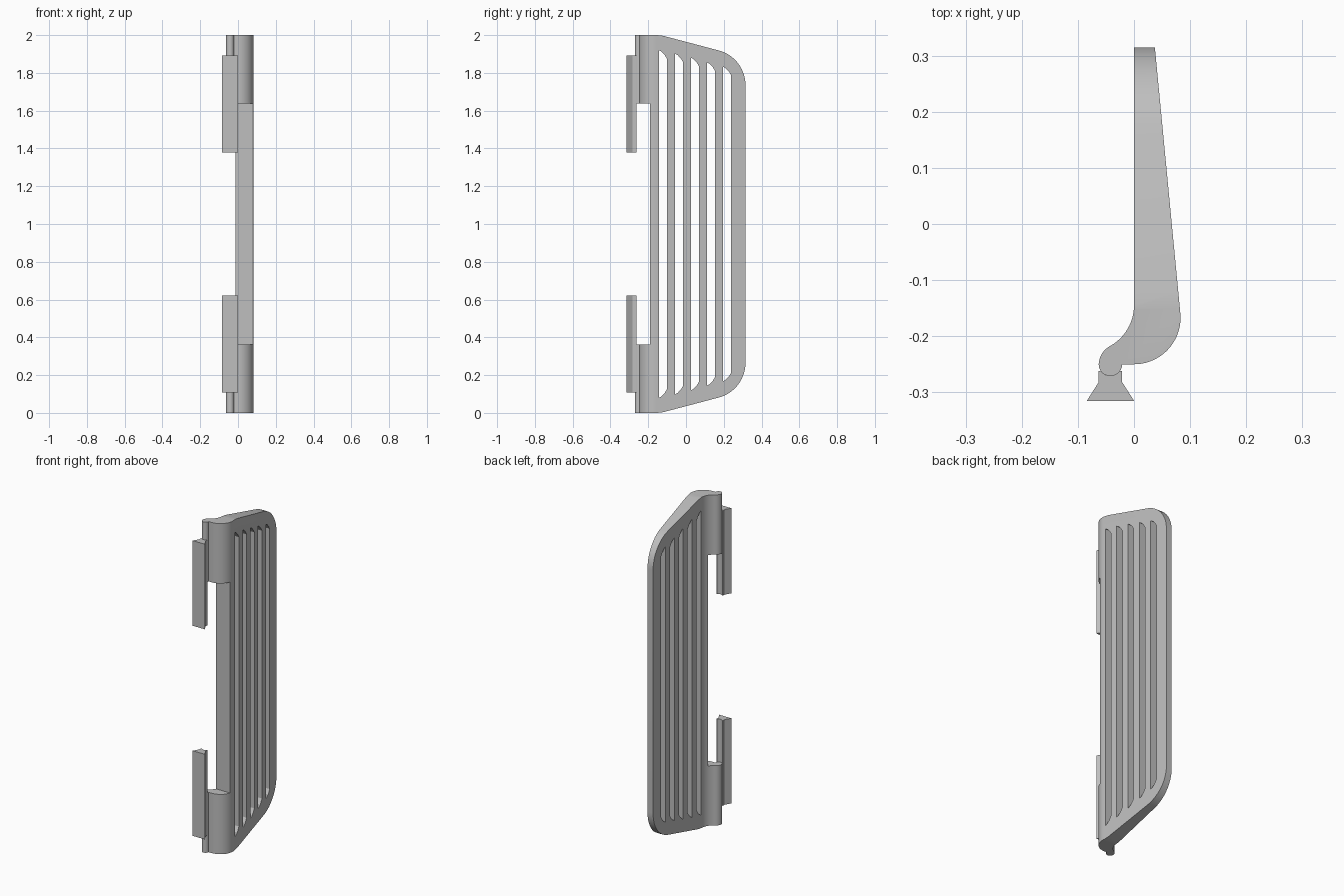
import bpy, bmesh
from math import radians, sin, cos
from mathutils import Vector

if "Cube" in bpy.data.objects:
    bpy.data.objects.remove(bpy.data.objects["Cube"])

grey = bpy.data.materials.new("light grey")
grey.use_nodes = True
colour = (0.52, 0.52, 0.52, 1)
grey.diffuse_color = colour
grey.node_tree.nodes["Principled BSDF"].inputs["Base Color"].default_value = colour


def arc(cx, cy, r, start, end, n):
    angles = [radians(start + (end - start) * i / n) for i in range(n + 1)]
    return [(cx + r * cos(a), cy + r * sin(a)) for a in angles]


def prisms(name, outlines, axis, low, high):
    """Extrude closed outlines along z (xy outlines) or x (yz outlines)."""
    bm = bmesh.new()
    for outline in outlines:
        place = (lambda p: (p[0], p[1], low)) if axis == "z" else (lambda p: (low, p[0], p[1]))
        face = bm.faces.new([bm.verts.new(place(p)) for p in outline])
        shift = Vector((0, 0, high - low)) if axis == "z" else Vector((high - low, 0, 0))
        ext = bmesh.ops.extrude_face_region(bm, geom=[face])
        verts = [v for v in ext["geom"] if isinstance(v, bmesh.types.BMVert)]
        bmesh.ops.translate(bm, verts=verts, vec=shift)
    bmesh.ops.recalc_face_normals(bm, faces=bm.faces[:])
    mesh = bpy.data.meshes.new(name)
    bm.to_mesh(mesh)
    bm.free()
    mesh.materials.append(grey)
    obj = bpy.data.objects.new(name, mesh)
    bpy.context.collection.objects.link(obj)
    return obj


def select(obj):
    bpy.ops.object.select_all(action="DESELECT")
    obj.select_set(True)
    bpy.context.view_layer.objects.active = obj


def cut(obj, cutter, operation):
    mod = obj.modifiers.new("cut", "BOOLEAN")
    mod.operation, mod.solver, mod.object = operation, "EXACT", cutter
    cutter.hide_render = True
    select(obj)
    bpy.ops.object.modifier_apply(modifier=mod.name)
    bpy.data.objects.remove(cutter)


def mirrored(top):
    """Close a top half outline by reflecting it about mid height."""
    return top + [(y, 2 - z) for y, z in reversed(top)]


# Tapered panel with its curled hinge edge and pin, seen from above
profile = [(0, 0.4), (0.029, 0.4)]
profile += arc(0, -0.167, 0.083, 4, -90, 20)
profile += arc(-0.042, -0.25, 0.021, 0, -180, 12)
profile += arc(-0.024, -0.2517, 0.039, 176, 119, 8)
profile += arc(-0.083, -0.145, 0.083, -61, 0, 12)
panel = prisms("vent_panel", [profile], "z", -0.1, 2.1)

# Side outline with rounded rear corners and hinge notch
top_half = [(-0.19, 1.638), (-0.4, 1.638), (-0.4, 2), (-0.15, 2), (-0.12, 1.996)]
top_half += arc(0.125, 1.735, 0.19, 76, 0, 14)
cut(panel, prisms("side_outline", [mirrored(top_half)], "x", -0.3, 0.3), "INTERSECT")

# Five slots with slanted, rounded ends
slots = []
for i, top in enumerate((1.92, 1.902, 1.88, 1.855, 1.832)):
    y = -0.143 + 0.085 * i
    slots.append(mirrored([(y, top), (y + 0.014, top - 0.008),
                           (y + 0.03, top - 0.025), (y + 0.042, top - 0.045)]))
cut(panel, prisms("slot_cutter", slots, "x", -0.3, 0.3), "DIFFERENCE")

# Flared clips that cup the pins
clip = [(-0.084, -0.315), (0, -0.315), (-0.021, -0.282), (-0.021, -0.262)]
clip += arc(-0.042, -0.25, 0.021, -35, -145, 10)
clip += [(-0.063, -0.262), (-0.063, -0.282)]
parts = [panel]
for name, low in (("lower_clip", 0.107), ("upper_clip", 1.378)):
    parts.append(prisms(name, [clip], "z", low, low + 0.515))

for obj in parts:
    select(obj)
    bpy.ops.object.shade_smooth_by_angle(angle=radians(25))
